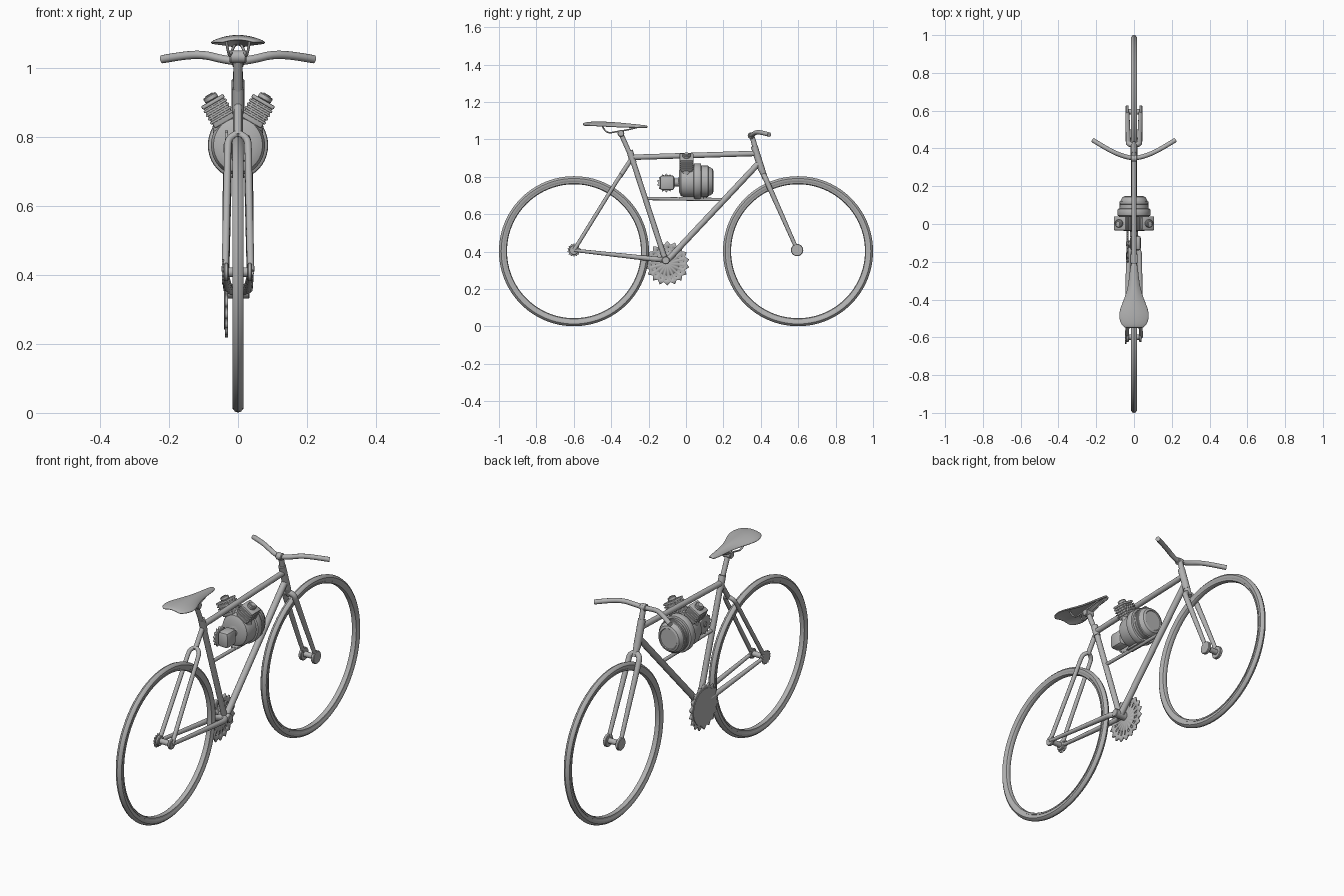
import bpy, bmesh, math
from mathutils import Vector, Matrix

if "Cube" in bpy.data.objects:
    bpy.data.objects.remove(bpy.data.objects["Cube"])

mat = bpy.data.materials.new("plain grey")
mat.diffuse_color = (0.45, 0.45, 0.45, 1)
mat.use_nodes = True
mat.node_tree.nodes["Principled BSDF"].inputs["Base Color"].default_value = mat.diffuse_color
R_WHEEL, HUB_Y, HUB_Z = 0.401, 0.599, 0.402


def finish(ob, angle=40):
    bpy.ops.object.select_all(action='DESELECT')
    ob.select_set(True)
    bpy.context.view_layer.objects.active = ob
    if ob.type == 'CURVE':
        bpy.ops.object.convert(target='MESH')
        ob = bpy.context.view_layer.objects.active
    ob.data.materials.clear()
    ob.data.materials.append(mat)
    bpy.ops.object.shade_smooth_by_angle(angle=math.radians(angle))
    return ob


def mesh_object(name, bm, recalc=True):
    if recalc:
        bmesh.ops.recalc_face_normals(bm, faces=bm.faces)
    me = bpy.data.meshes.new(name)
    bm.to_mesh(me)
    bm.free()
    ob = bpy.data.objects.new(name, me)
    bpy.context.collection.objects.link(ob)
    return ob


def tube(name, pts, r, smooth=False):
    """Round tube along points; r is one radius or one per point."""
    cu = bpy.data.curves.new(name, 'CURVE')
    cu.dimensions = '3D'
    cu.bevel_depth, cu.bevel_resolution, cu.use_fill_caps = 1.0, 4, True
    sp = cu.splines.new('NURBS' if smooth else 'POLY')
    sp.points.add(len(pts) - 1)
    for i, p in enumerate(pts):
        sp.points[i].co = (*p, 1)
        sp.points[i].radius = r[i] if isinstance(r, (list, tuple)) else r
    if smooth:
        sp.order_u, sp.use_endpoint_u, sp.resolution_u = 3, True, 8
    ob = bpy.data.objects.new(name, cu)
    bpy.context.collection.objects.link(ob)
    return finish(ob)


def lathe(name, profile, loc, axis, n=32, closed=False, angle=35, scale_x=1):
    """Turn (radius, distance) points around an axis."""
    q = Vector(axis).to_track_quat('Z', 'Y')
    bm = bmesh.new()
    rings = []
    for r, t in profile:
        ring = []
        for i in range(n):
            a = 2 * math.pi * i / n
            v = q @ Vector((r * math.cos(a), r * math.sin(a), t))
            v.x *= scale_x
            ring.append(bm.verts.new(v + Vector(loc)))
        rings.append(ring)
    pairs = list(zip(rings, rings[1:])) + ([(rings[-1], rings[0])] if closed else [])
    for a, b in pairs:
        for i in range(n):
            j = (i + 1) % n
            bm.faces.new((a[i], a[j], b[j], b[i]))
    bmesh.ops.remove_doubles(bm, verts=bm.verts, dist=1e-5)
    return finish(mesh_object(name, bm), angle)


def rod(name, loc, axis, r, t0, t1, b=0.003, n=24):
    return lathe(name, [(0, t0), (r - b, t0), (r, t0 + b), (r, t1 - b), (r - b, t1), (0, t1)], loc, axis, n)


def box(name, centre, size, bevel=0.004, tilt=0.0):
    bm = bmesh.new()
    bmesh.ops.create_cube(bm, size=1)
    bmesh.ops.scale(bm, verts=bm.verts, vec=size)
    bmesh.ops.bevel(bm, geom=bm.edges[:], offset=bevel, segments=2, affect='EDGES', profile=0.5)
    bm.transform(Matrix.Translation(centre) @ Matrix.Rotation(tilt, 4, 'Y'))
    return finish(mesh_object(name, bm))


def gear(name, loc, teeth, root, tip, thick, slots=None):
    """Toothed disc facing x, with an optional ring of slots."""
    n = teeth * 4
    radii = [root * 0.15, *(slots or (root * 0.5, root * 0.7)), root]
    bm = bmesh.new()
    rings = []
    for k in range(5):
        ring = []
        for i in range(n):
            a = 2 * math.pi * i / n
            r = radii[k] if k < 4 else (tip if i % 4 == 2 else (root + tip) / 2 if i % 2 else root * 1.01)
            ring.append(bm.verts.new((loc[0], loc[1] + r * math.cos(a), loc[2] + r * math.sin(a))))
        rings.append(ring)
    bm.faces.new(rings[0])
    for k in range(4):
        for i in range(n):
            if slots and k == 1 and i % 4 < 2:
                continue
            j = (i + 1) % n
            bm.faces.new((rings[k][i], rings[k][j], rings[k + 1][j], rings[k + 1][i]))
    ob = mesh_object(name, bm)
    m = ob.modifiers.new("thickness", 'SOLIDIFY')
    m.thickness, m.offset = thick, 0
    return finish(ob, 30)


# wheels: tyre with a stepped rim inside, no spokes
half = [(R_WHEEL, 0), (0.398, 0.009), (0.389, 0.0165), (0.379, 0.0165), (0.371, 0.012),
        (0.371, 0.0145), (0.362, 0.0125), (0.358, 0.006), (0.358, 0)]
ring = half + [(r, -x) for r, x in half[-2:0:-1]]
for name, y in (("rear_wheel", -HUB_Y), ("front_wheel", HUB_Y)):
    lathe(name, ring, (0, y, HUB_Z), (1, 0, 0), 96, True)

# main frame tubes
tube("seat_tube", [(0, -0.11, 0.353), (0, -0.297, 0.925)], 0.0145)
tube("seat_collar", [(0, -0.281, 0.875), (0, -0.302, 0.94)], 0.0175)
tube("seat_post", [(0, -0.29, 0.90), (0, -0.348, 1.03)], 0.0125)
tube("top_tube", [(0, -0.288, 0.904), (0, 0.378, 0.925)], 0.0145)
tube("down_tube", [(0, -0.10, 0.353), (0, 0.388, 0.872)], 0.016)
tube("head_tube", [(0, 0.364, 0.965), (0, 0.405, 0.835)], 0.0185)
tube("stem", [(0, 0.372, 0.95), (0, 0.349, 1.03)], [0.0145, 0.013])
tube("engine_support_tube", [(0, -0.215, 0.684), (0, 0.195, 0.678)], 0.009)

# stays and fork blades, mirrored left and right
tube("stay_crown", [(0, -0.295, 0.89), (0, -0.352, 0.803)], 0.012)
tube("fork_crown", [(0, 0.402, 0.845), (0, 0.424, 0.79)], [0.018, 0.014])
for s, side in ((-1, "left"), (1, "right")):
    tube(f"{side}_seat_stay", [(0, -0.348, 0.81), (s * 0.027, -0.355, 0.80), (s * 0.03, -0.378, 0.765),
         (s * 0.031, -0.43, 0.68), (s * 0.037, -0.597, 0.41)], 0.0105, True)
    tube(f"{side}_chain_stay", [(0, -0.115, 0.355), (s * 0.028, -0.135, 0.357), (s * 0.03, -0.20, 0.363),
         (s * 0.037, -0.597, 0.407)], [0.015, 0.014, 0.0135, 0.009], True)
    tube(f"{side}_fork_blade", [(0, 0.415, 0.81), (s * 0.028, 0.422, 0.80), (s * 0.03, 0.436, 0.765),
         (s * 0.031, 0.47, 0.69), (s * 0.035, 0.594, 0.41)], [0.014, 0.014, 0.014, 0.013, 0.010], True)
    rod(f"{side}_front_dropout", (s * 0.036, 0.594, 0.408), (1, 0, 0), 0.033, -0.008, 0.008)
    rod(f"{side}_rear_dropout", (s * 0.034, -0.599, 0.408), (1, 0, 0), 0.026, -0.007, 0.007)
rod("front_axle", (0, 0.594, 0.408), (1, 0, 0), 0.014, -0.036, 0.036)
rod("rear_axle", (0, -0.599, 0.408), (1, 0, 0), 0.014, -0.044, 0.040)
gear("rear_sprocket", (-0.044, -0.599, 0.408), 14, 0.029, 0.036, 0.006)

# crank shell and chainring with a plain plate on its outer side
rod("bottom_bracket", (0, -0.108, 0.353), (1, 0, 0), 0.021, -0.034, 0.034)
gear("chainring", (-0.033, -0.10, 0.337), 18, 0.100, 0.119, 0.008, (0.064, 0.086))
rod("chainring_plate", (-0.0385, -0.10, 0.337), (1, 0, 0), 0.095, -0.0015, 0.0015, 0.0005, 48)

# handlebar
bar = [(0.22, 0.445, 1.025), (0.16, 0.408, 1.036), (0.10, 0.376, 1.039), (0.05, 0.357, 1.026)]
tube("handlebar", bar + [(0, 0.347, 1.018)] + [(-x, y, z) for x, y, z in bar[::-1]], 0.012, True)
rod("handlebar_clamp", (0, 0.348, 1.02), (1, 0, 0), 0.018, -0.016, 0.016)

# saddle: lofted shell (y, half width, height, edge drop)
sections = [(-0.55, 0.045, 1.082, 0.008), (-0.535, 0.068, 1.088, 0.013), (-0.49, 0.083, 1.092, 0.02),
            (-0.44, 0.072, 1.091, 0.022), (-0.38, 0.044, 1.088, 0.022), (-0.32, 0.029, 1.082, 0.019),
            (-0.26, 0.022, 1.076, 0.014), (-0.215, 0.016, 1.071, 0.01), (-0.206, 0.007, 1.068, 0.004)]
bm = bmesh.new()
rows = [[bm.verts.new((w * k / 4, y, z - d * (k / 4) ** 2)) for k in range(-4, 5)] for y, w, z, d in sections]
for a, b in zip(rows, rows[1:]):
    for i in range(8):
        bm.faces.new((a[i], a[i + 1], b[i + 1], b[i]))
saddle = mesh_object("saddle", bm)
m = saddle.modifiers.new("thickness", 'SOLIDIFY')
m.thickness, m.offset = 0.009, 0
saddle.modifiers.new("smooth", 'SUBSURF').levels = 2
finish(saddle, 60)
for s, side in ((-1, "left"), (1, "right")):
    tube(f"{side}_saddle_rail", [(s * 0.008, -0.24, 1.07), (s * 0.018, -0.31, 1.05), (s * 0.02, -0.37, 1.042),
         (s * 0.026, -0.43, 1.03), (s * 0.034, -0.45, 1.078)], 0.004, True)
rod("saddle_clamp", (0, -0.348, 1.032), (1, 0, 0), 0.018, -0.024, 0.024)

# engine body: turned case, band and end dome along y
EZ = 0.776
lathe("engine_case", [(0, -0.038), (0.055, -0.038), (0.078, -0.028), (0.086, -0.01), (0.086, 0.04), (0.094, 0.044),
      (0.096, 0.05), (0.096, 0.075), (0.093, 0.08), (0.083, 0.082), (0.083, 0.118), (0.078, 0.12), (0.076, 0.128),
      (0.066, 0.143), (0.055, 0.147), (0.052, 0.143), (0, 0.143)],
      (0, 0, EZ), (0, 1, 0), 40, False, 35, 0.91)
for y in (0.095, 0.108):
    lathe("engine_rib", [(0.08, y - 0.004), (0.0855, y - 0.003), (0.0855, y + 0.003), (0.08, y + 0.004)],
          (0, 0, EZ), (0, 1, 0), 40, True, 35, 0.91)
box("engine_mount", (0, 0.03, 0.686), (0.036, 0.13, 0.012))

# two finned cylinders in a V
for s, side in ((-1, "left"), (1, "right")):
    tilt = s * math.radians(30)
    axis = Vector((math.sin(tilt), 0, math.cos(tilt)))
    at = lambda d: Vector((0, 0.003, EZ)) + axis * d
    lathe(f"{side}_cylinder_neck", [(0, 0), (0.062, 0.0), (0.052, 0.05), (0.036, 0.085), (0, 0.085)],
          at(0.0), axis, 28, False, 35, 1)
    bpy.context.object.scale.y = 0.72
    box(f"{side}_cylinder", at(0.11), (0.068, 0.064, 0.07), 0.006, tilt)
    for k in range(4):
        box(f"{side}_cooling_fin", at(0.094 + 0.0125 * k), (0.076, 0.074, 0.007), 0.002, tilt)
    box(f"{side}_cylinder_head", at(0.145), (0.074, 0.074, 0.012), 0.004, tilt)
    rod(f"{side}_head_cap", at(0.15), axis, 0.021, 0, 0.017)
    rod(f"{side}_head_bolt", at(0.166), axis, 0.012, 0, 0.004, 0.001)

# gearbox behind the engine with its drive gear
box("gearbox", (0.008, -0.101, 0.768), (0.058, 0.078, 0.08), 0.014)
rod("gearbox_shaft", (0, 0, 0.770), (0, 1, 0), 0.021, -0.07, -0.03)
rod("drive_gear_axle", (0, -0.105, 0.767), (1, 0, 0), 0.014, -0.042, 0)
gear("drive_gear", (-0.033, -0.105, 0.767), 14, 0.040, 0.051, 0.009)
